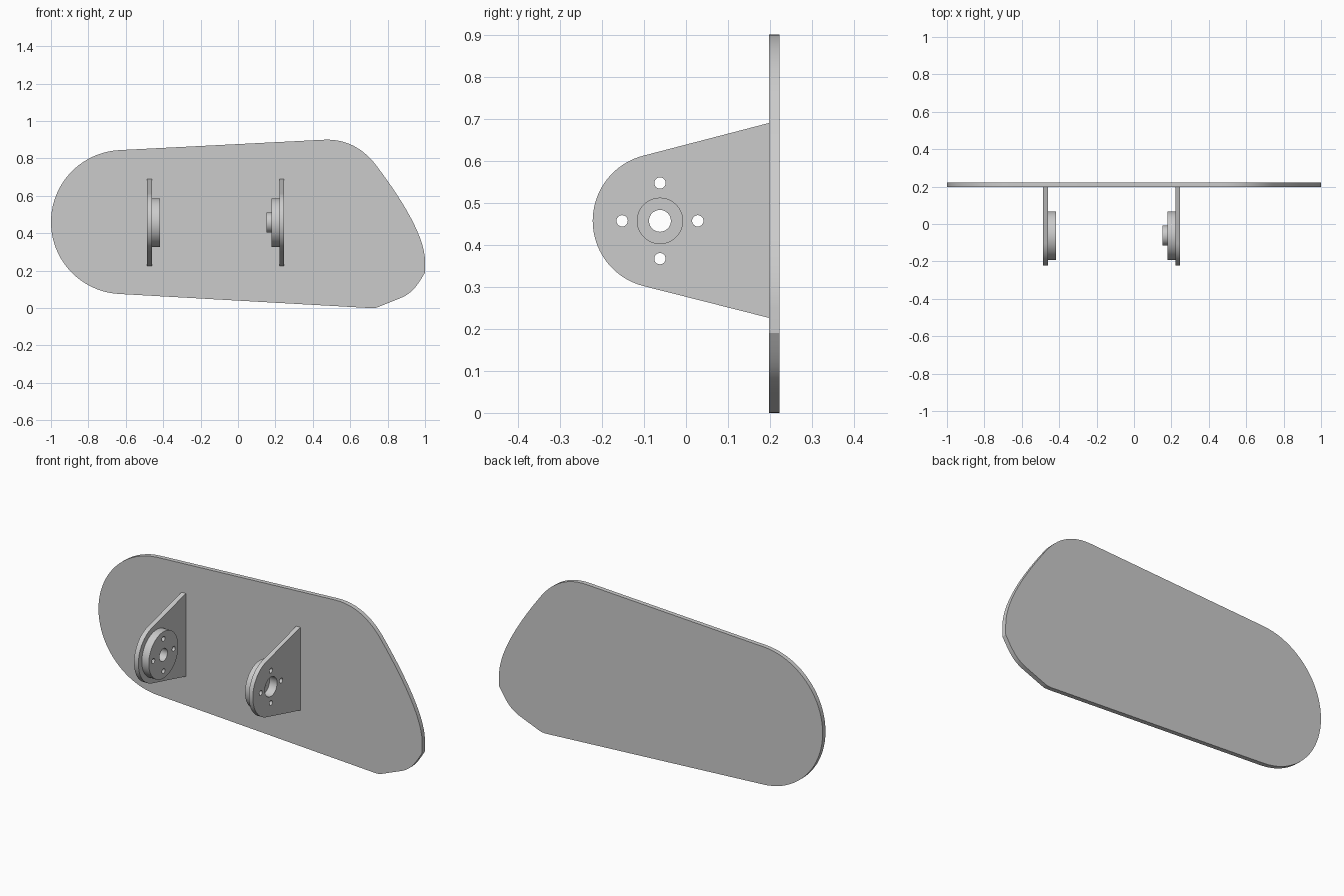
import bpy, bmesh
from math import cos, sin, radians
from mathutils import Matrix

if "Cube" in bpy.data.objects:
    bpy.data.objects.remove(bpy.data.objects["Cube"])

CY, CZ = -0.062, 0.457          # shared axle centre of both brackets


def arc(cx, cy, r, a0, a1, n):
    return [(cx + r * cos(radians(a0 + (a1 - a0) * i / n)),
             cy + r * sin(radians(a0 + (a1 - a0) * i / n))) for i in range(n + 1)]


def circle(cx, cy, r, n=48):
    return arc(cx, cy, r, 0, 360, n)[:-1]


def bezier(a, b, c, d, n=14):
    pts = []
    for i in range(n + 1):
        t = i / n
        w = ((1 - t) ** 3, 3 * t * (1 - t) ** 2, 3 * t * t * (1 - t), t ** 3)
        pts.append(tuple(sum(k * p[j] for k, p in zip(w, (a, b, c, d))) for j in (0, 1)))
    return pts


def slab(name, loops, axis, lo, hi):
    """Extrude an outline (first loop) with holes between lo and hi on an axis."""
    cu = bpy.data.curves.new(name, 'CURVE')
    cu.dimensions = '2D'
    cu.fill_mode = 'BOTH'
    cu.extrude = (hi - lo) / 2
    for pts in loops:
        s = cu.splines.new('POLY')
        s.points.add(len(pts) - 1)
        for p, q in zip(s.points, pts):
            p.co = (q[0], q[1], 0, 1)
        s.use_cyclic_u = True
    ob = bpy.data.objects.new(name, cu)
    bpy.context.collection.objects.link(ob)
    bpy.ops.object.select_all(action='DESELECT')
    ob.select_set(True)
    bpy.context.view_layer.objects.active = ob
    bpy.ops.object.convert(target='MESH')
    ob = bpy.context.object
    mid = (lo + hi) / 2
    if axis == 'X':             # profile drawn in (y, z)
        m = Matrix(((0, 0, 1, mid), (1, 0, 0, 0), (0, 1, 0, 0), (0, 0, 0, 1)))
    else:                       # profile drawn in (x, z)
        m = Matrix(((1, 0, 0, 0), (0, 0, -1, mid), (0, 1, 0, 0), (0, 0, 0, 1)))
    bm = bmesh.new()
    bm.from_mesh(ob.data)
    bm.transform(m)
    bmesh.ops.remove_doubles(bm, verts=bm.verts, dist=1e-5)
    bmesh.ops.recalc_face_normals(bm, faces=bm.faces)
    bm.to_mesh(ob.data)
    bm.free()
    bpy.ops.object.shade_smooth_by_angle(angle=radians(25))
    return ob


# Back panel
panel = arc(-0.615, 0.46, 0.385, 267, 93, 40)
panel += bezier((0.46, 0.90), (0.60, 0.907), (0.69, 0.83), (0.745, 0.755))
panel += bezier((0.745, 0.755), (0.88, 0.575), (1.0, 0.38), (1.0, 0.25))[1:]
panel += bezier((1.0, 0.19), (0.95, 0.105), (0.925, 0.075), (0.86, 0.05), 10)
panel += [(0.75, 0.006), (0.735, 0.001), (0.71, 0.0)]
slab("back_panel", [panel], 'Y', 0.197, 0.222)

# Bracket outline and bolt holes
bracket = [(0.198, 0.226), (0.198, 0.69)] + arc(CY, CZ, 0.16, 104.5, 255.5, 40)
bolts = [circle(CY + 0.09 * dx, CZ + 0.09 * dz, 0.0135, 24)
         for dx, dz in ((1, 0), (0, 1), (-1, 0), (0, -1))]

# Each side: plate x range, disc x range, bore radius
for side, plate, disc, bore in (("left", (-0.487, -0.46), (-0.46, -0.417), 0.035),
                                ("right", (0.222, 0.247), (0.178, 0.222), 0.054)):
    holes = [circle(CY, CZ, bore)] + bolts
    slab(side + "_bracket", [bracket] + holes, 'X', *plate)
    slab(side + "_hub_disc", [circle(CY, CZ, 0.13, 64)] + holes, 'X', *disc)

# Bushing pressed into the right hub
slab("right_bushing", [circle(CY, CZ, 0.054), circle(CY, CZ, 0.026)], 'X', 0.152, 0.2)
